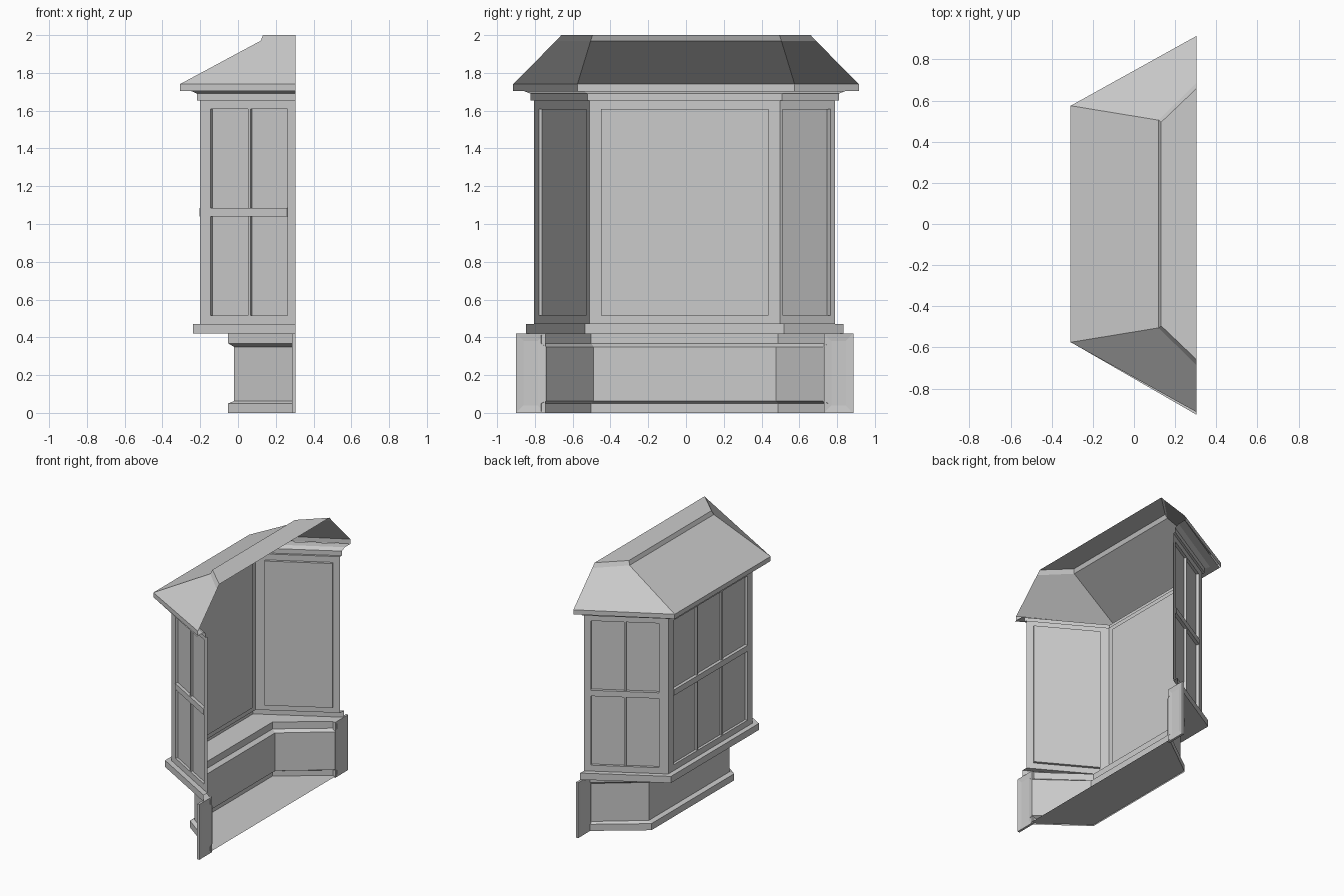
import bpy
import bmesh
from mathutils import Vector

cube = bpy.data.objects.get("Cube")
if cube:
    bpy.data.objects.remove(cube, do_unlink=True)

BACK = 0.305      # open side that meets the house wall
SHIFT = -0.007    # body sits a touch off centre
SLOPE = 0.577     # splay of the angled sides

grey = bpy.data.materials.new("plain_grey")
grey.use_nodes = True
COLOUR = (0.6, 0.6, 0.6, 1)
grey.diffuse_color = COLOUR
grey.node_tree.nodes["Principled BSDF"].inputs["Base Color"].default_value = COLOUR


def finish(name, bm):
    mesh = bpy.data.meshes.new(name)
    bm.to_mesh(mesh)
    bm.free()
    mesh.materials.append(grey)
    obj = bpy.data.objects.new(name, mesh)
    bpy.context.scene.collection.objects.link(obj)
    return obj


def row(x, z, hip=None, end=None, shift=SHIFT):
    """Three-sided plan outline at one height."""
    if hip is None:
        hip = 0.505 + SLOPE * (-0.2 - x)
        end = hip + SLOPE * (BACK - x)
    plan = [(BACK, -end), (x, -hip), (x, hip), (BACK, end)]
    return [Vector((px, py + shift, z)) for px, py in plan]


def shell(name, rows, cap=False):
    """Skin a stack of plan outlines, optionally closing the top."""
    bm = bmesh.new()
    rings = [[bm.verts.new(p) for p in r] for r in rows]
    for lo, hi in zip(rings, rings[1:]):
        for i in range(3):
            bm.faces.new((lo[i + 1], lo[i], hi[i], hi[i + 1]))
    if cap:
        bm.faces.new(rings[-1][::-1])
    return finish(name, bm)


def bar(bm, start, end, outward, half_height, half_width, depth):
    """Box from start to end, standing out from the glass plane."""
    along = (end - start).normalized()
    side = along.cross(outward).normalized()
    half = half_height if abs(side.z) > 0.5 else half_width
    corners = []
    for p in (start, end):
        for s, d in ((-1, 0), (1, 0), (1, 1), (-1, 1)):
            corners.append(bm.verts.new(p + side * half * s + outward * depth * d))
    a, b = corners[:4], corners[4:]
    bm.faces.new(a[::-1])
    bm.faces.new(b)
    for i in range(4):
        j = (i + 1) % 4
        bm.faces.new((a[i], a[j], b[j], b[i]))


def window(name, a, b, margin_a, margin_b, panes):
    """Wall panel with a recessed pane, a middle rail and upright bars."""
    bottom, top, low, high, rail_z, recess = 0.47, 1.655, 0.515, 1.61, 1.063, 0.02
    along = (b - a).normalized()
    outward = Vector((-along.y, along.x, 0))
    length = (b - a).length

    def at(u, z, depth=0.0):
        p = a + along * u - outward * depth
        return Vector((p.x, p.y, z))

    def rect(u0, u1, z0, z1, depth=0.0):
        return [at(u0, z0, depth), at(u1, z0, depth), at(u1, z1, depth), at(u0, z1, depth)]

    u0, u1 = margin_a, length - margin_b
    bm = bmesh.new()
    loops = [rect(0, length, bottom, top), rect(u0, u1, low, high),
             rect(u0, u1, low, high, recess)]
    loops = [[bm.verts.new(p) for p in loop] for loop in loops]
    for outer, inner in zip(loops, loops[1:]):
        for i in range(4):
            j = (i + 1) % 4
            bm.faces.new((outer[j], outer[i], inner[i], inner[j]))
    bm.faces.new(loops[-1][::-1])
    finish(name + "_frame", bm)

    bm = bmesh.new()
    bar(bm, at(u0, rail_z, recess), at(u1, rail_z, recess), outward, 0.022, 0.022, 0.024)
    for k in range(1, panes):
        u = u0 + (u1 - u0) * k / panes
        bar(bm, at(u, low, recess), at(u, high, recess), outward, 0.007, 0.007, 0.016)
    bmesh.ops.recalc_face_normals(bm, faces=bm.faces)
    finish(name + "_glazing_bars", bm)


# Base with plinth and top band
plinth, neck = (0.495, 0.76), (0.483, 0.735)
shell("base", [row(-0.052, 0, *plinth), row(-0.052, 0.05, *plinth),
               row(-0.022, 0.062, *neck), row(-0.022, 0.35, *neck),
               row(-0.052, 0.368, *plinth), row(-0.052, 0.42, *plinth)])

# Floor with a shallow raised centre
bm = bmesh.new()
floor = bm.faces.new([bm.verts.new(p) for p in row(-0.052, 0, *plinth)])
bmesh.ops.inset_region(bm, faces=[floor], thickness=0.05)
bmesh.ops.translate(bm, verts=floor.verts, vec=(0, 0, 0.01))
finish("floor", bm)

# Window sill
shell("sill", [row(-0.052, 0.42, *plinth), row(-0.238, 0.42),
               row(-0.238, 0.47), row(-0.2, 0.47)])

# Three glazed walls
wall = row(-0.2, 0)
window("right_window", wall[0], wall[1], 0.05, 0.063, 2)
window("front_window", wall[1], wall[2], 0.062, 0.062, 3)
window("left_window", wall[2], wall[3], 0.063, 0.05, 2)

# Cornice and soffit
shell("cornice", [row(-0.2, 1.655), row(-0.217, 1.655), row(-0.217, 1.69),
                  row(-0.25, 1.705), row(-0.308, 1.705)])

# Hipped roof with a short steep kerb and flat top
shell("roof", [row(-0.308, 1.705, 0.575, 0.915, 0), row(-0.308, 1.74, 0.575, 0.915, 0),
               row(0.12, 1.97, 0.505, 0.688, 0), row(0.132, 2.0, 0.495, 0.66, 0)], cap=True)

# Flat returns beside the base, with a sunk field
for name, sign in (("right_return", -1), ("left_return", 1)):
    bm = bmesh.new()
    bmesh.ops.create_cube(bm, size=1)
    bmesh.ops.scale(bm, vec=(0.018, 0.155, 0.42), verts=bm.verts)
    bmesh.ops.translate(bm, vec=(BACK - 0.009, sign * 0.815 + SHIFT, 0.21), verts=bm.verts)
    for face in [f for f in bm.faces if abs(f.normal.x) > 0.9]:
        inward = -face.normal.copy()
        bmesh.ops.inset_region(bm, faces=[face], thickness=0.055)
        bmesh.ops.translate(bm, verts=face.verts, vec=inward * 0.005)
    finish(name, bm)
